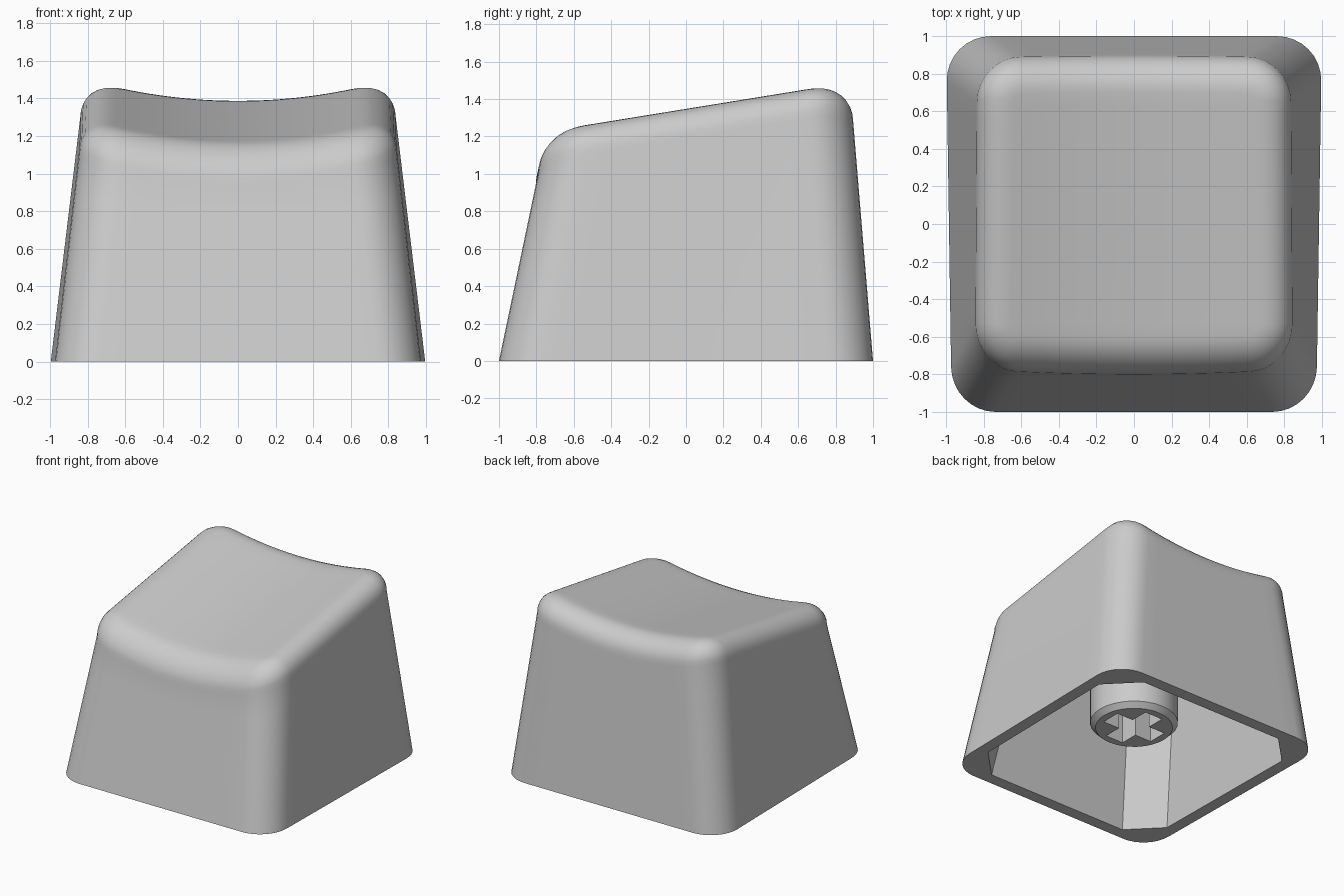
import bpy, bmesh
from math import cos, sin, pi, sqrt

if "Cube" in bpy.data.objects:
    bpy.data.objects.remove(bpy.data.objects["Cube"])

CORNER, SIDE = 8, 12      # segments per corner / per straight side
FILLET = 0.2
CEILING = 1.02


def outline_params():
    """(core x, core y, offset x, offset y, flat offset x, flat offset y) round the cap."""
    out = []
    signs = [(1, 1), (-1, 1), (-1, -1), (1, -1)]
    for k, (sx, sy) in enumerate(signs):
        a0 = k * pi / 2
        for j in range(CORNER + 1):
            t = j / CORNER
            a = a0 + t * pi / 2
            fx = (1 - t) * cos(a0) + t * cos(a0 + pi / 2)
            fy = (1 - t) * sin(a0) + t * sin(a0 + pi / 2)
            out.append((sx, sy, cos(a), sin(a), fx, fy))
        nx, ny = signs[(k + 1) % 4]
        a = a0 + pi / 2
        for j in range(1, SIDE):
            t = j / SIDE
            out.append((sx + (nx - sx) * t, sy + (ny - sy) * t,
                        cos(a), sin(a), cos(a), sin(a)))
    return out


def wall_point(p, z, inset, r, flat=False):
    """Point on the tapered wall at height z, moved inward by inset."""
    front, back = -1 + 0.209 * z, 1 - 0.083 * z
    hx, hy = 1 - 0.12 * z - inset, (back - front) / 2 - inset
    ux, uy = (p[4], p[5]) if flat else (p[2], p[3])
    x = p[0] * (hx - r) + ux * r
    y = p[1] * (hy - r) + uy * r + (front + back) / 2
    return x * (0.985 + 0.015 * y), y


def top_z(x, y):
    """Tilted, dished top."""
    return 1.35 + 0.164 * y - 0.08 * (1 - (x / 0.68) ** 2)


def make_object(name, bm):
    bmesh.ops.recalc_face_normals(bm, faces=bm.faces)
    me = bpy.data.meshes.new(name)
    bm.to_mesh(me)
    bm.free()
    ob = bpy.data.objects.new(name, me)
    bpy.context.collection.objects.link(ob)
    return ob


def loft(name, rings):
    """Bridge successive rings and cap both ends."""
    bm = bmesh.new()
    vs = [[bm.verts.new(c) for c in ring] for ring in rings]
    n = len(vs[0])
    for a, b in zip(vs, vs[1:]):
        for i in range(n):
            j = (i + 1) % n
            bm.faces.new((a[i], a[j], b[j], b[i]))
    bm.faces.new(vs[0])
    bm.faces.new(vs[-1])
    return make_object(name, bm)


def smooth(ob, angle=35):
    bpy.ops.object.select_all(action='DESELECT')
    ob.select_set(True)
    bpy.context.view_layer.objects.active = ob
    bpy.ops.object.shade_smooth_by_angle(angle=angle * pi / 180)


params = outline_params()


def outer_ring(share, inset):
    """share = fraction of wall height; inset > 0 travels over the top fillet."""
    drop = FILLET - sqrt(max(0, FILLET ** 2 - (FILLET - inset) ** 2))
    ring = []
    for p in params:
        z_edge = 1.2
        for _ in range(5):
            x, y = wall_point(p, z_edge, 0, 0.24)
            z_edge = top_z(x, y) - FILLET
        z = z_edge * share
        x, y = wall_point(p, z, inset, 0.24 - inset)
        if share == 1:
            z = top_z(x, y) - drop
        ring.append((x, y, z))
    return ring


# hollow cap: inside ceiling, inner wall, rim, outer wall, fillet, dished top
rings = []
for z in (CEILING, 0.0):
    rings.append([(*wall_point(p, z, 0.1, 0.24, True), z) for p in params])
rings += [outer_ring(s / 6, 0) for s in range(7)]
rings += [outer_ring(1, FILLET * (1 - cos(k * pi / 16))) for k in range(1, 9)]
edge = rings[-1]
for k in range(1, 10):
    s = 1 - k / 9.2
    ring = []
    for x, y, _ in edge:
        px, py = x * s, 0.055 + (y - 0.055) * s
        ring.append((px, py, top_z(px, py)))
    rings.append(ring)
smooth(loft("cap_shell", rings))

# stem under the top, with a chamfered lower end
stem = loft("stem", [[(r * cos(i * pi / 16), r * sin(i * pi / 16), z) for i in range(32)]
                     for r, z in ((0.29, 0.25), (0.33, 0.29), (0.33, CEILING + 0.02))])

# cross-shaped socket cut into the stem
L, W = 0.23, 0.08
cross = [(L, -W), (L, W), (W, W), (W, L), (-W, L), (-W, W),
         (-L, W), (-L, -W), (-W, -W), (-W, -L), (W, -L), (W, -W)]
cutter = loft("socket_cutter", [[(x, y, z) for x, y in cross] for z in (0.1, 0.75)])
cut = stem.modifiers.new("socket", 'BOOLEAN')
cut.operation = 'DIFFERENCE'
cut.solver = 'EXACT'
cut.object = cutter
bpy.context.view_layer.objects.active = stem
bpy.ops.object.modifier_apply(modifier=cut.name)
bpy.data.objects.remove(cutter)
smooth(stem, 30)
